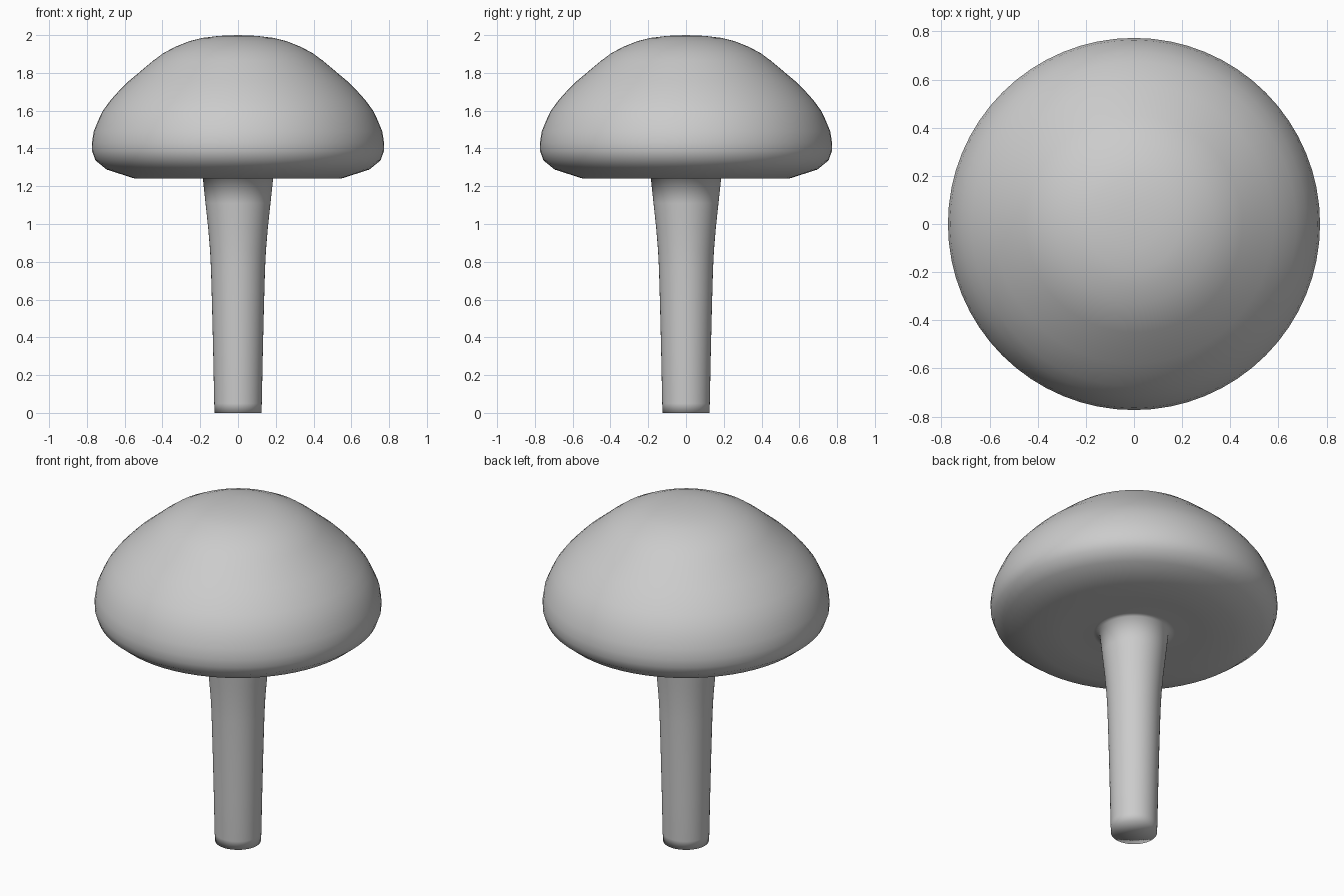
import bpy, bmesh
from math import pi, sin, cos

if "Cube" in bpy.data.objects:
    bpy.data.objects.remove(bpy.data.objects["Cube"])

# Outline from base centre, up the stem, around the cap to its crown
PROFILE = [
    (0.0, 0.0), (0.124, 0.0), (0.126, 0.05), (0.131, 0.30), (0.137, 0.55),
    (0.143, 0.76), (0.148, 0.86), (0.158, 0.98), (0.172, 1.11), (0.186, 1.24),
    (0.22, 1.243), (0.37, 1.241), (0.545, 1.24),
    (0.695, 1.288), (0.755, 1.337), (0.772, 1.385), (0.773, 1.43),
    (0.764, 1.49), (0.737, 1.555), (0.715, 1.60), (0.675, 1.655),
    (0.63, 1.705), (0.58, 1.755), (0.50, 1.822), (0.45, 1.864), (0.395, 1.905),
    (0.33, 1.939), (0.26, 1.967), (0.19, 1.985), (0.10, 1.996), (0.0, 2.0),
]
SEGMENTS = 64


def lathe(name, profile, segments):
    """Revolve a profile whose two ends lie on the z axis."""
    bm = bmesh.new()
    bottom = bm.verts.new((0, 0, profile[0][1]))
    top = bm.verts.new((0, 0, profile[-1][1]))
    angles = [2 * pi * i / segments for i in range(segments)]
    rings = [[bm.verts.new((r * cos(a), r * sin(a), z)) for a in angles]
             for r, z in profile[1:-1]]
    for i in range(segments):
        j = (i + 1) % segments
        bm.faces.new((bottom, rings[0][j], rings[0][i]))
        for low, high in zip(rings, rings[1:]):
            bm.faces.new((low[i], low[j], high[j], high[i]))
        bm.faces.new((rings[-1][i], rings[-1][j], top))
    for face in bm.faces:
        face.smooth = True
    mesh = bpy.data.meshes.new(name)
    bm.to_mesh(mesh)
    bm.free()
    obj = bpy.data.objects.new(name, mesh)
    bpy.context.collection.objects.link(obj)
    return obj


# Stem and cap are one continuous smooth skin
lathe("mushroom_cap_and_stem", PROFILE, SEGMENTS)
